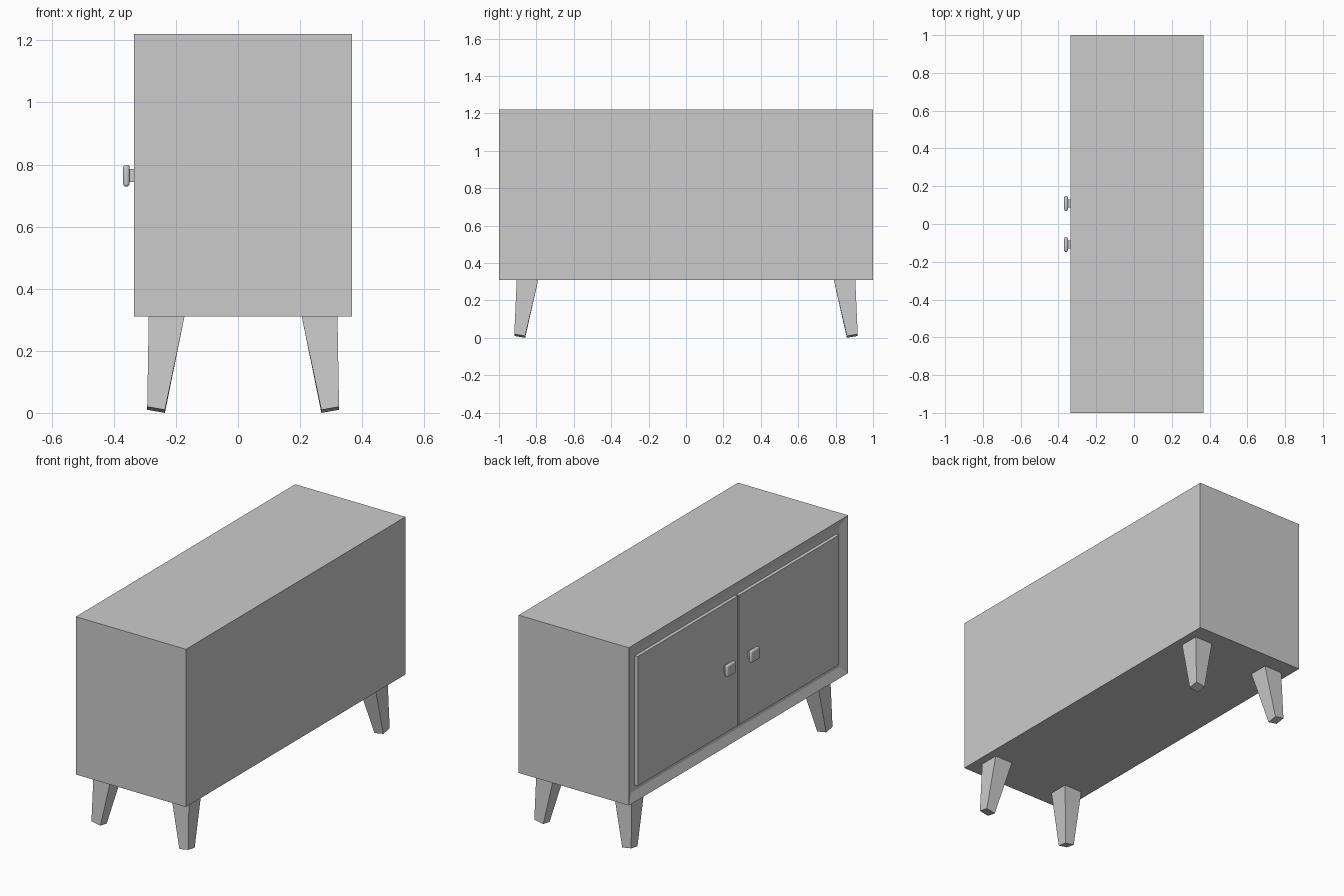
import bpy, bmesh

if "Cube" in bpy.data.objects:
    bpy.data.objects.remove(bpy.data.objects["Cube"])

X0, X1, CX = -0.335, 0.368, 0.0165   # cabinet front, back and centre
Z0, Z1 = 0.31, 1.22


def finish(bm, name):
    bmesh.ops.recalc_face_normals(bm, faces=bm.faces)
    me = bpy.data.meshes.new(name)
    bm.to_mesh(me)
    bm.free()
    ob = bpy.data.objects.new(name, me)
    bpy.context.collection.objects.link(ob)
    return ob


def box_mesh(lo, hi):
    bm = bmesh.new()
    bmesh.ops.create_cube(bm, size=1)
    for v in bm.verts:
        v.co = [(a + b) / 2 + c * (b - a) for a, b, c in zip(lo, hi, v.co)]
    return bm


def box(name, lo, hi):
    return finish(box_mesh(lo, hi), name)


# cabinet body with a shallow door recess in its -x face
bm = box_mesh((X0, -1, Z0), (X1, 1, Z1))
front = min(bm.faces, key=lambda f: f.calc_center_median().x)
bmesh.ops.inset_individual(bm, faces=[front], thickness=0.07)
bmesh.ops.translate(bm, verts=front.verts, vec=(0.02, 0, 0))
finish(bm, "cabinet_body")

for side, s in (("left", 1), ("right", -1)):
    # door, leaving a thin gap to the frame and to the other door
    ya, yb = sorted((s * 0.006, s * 0.918))
    box(side + "_door", (X0, ya, Z0 + 0.082), (X0 + 0.02, yb, Z1 - 0.082))

    # knob: square stem and rounded square cap
    y, z = s * 0.109, 0.764
    box(side + "_knob_stem", (-0.352, y - 0.021, z - 0.021), (X0, y + 0.021, z + 0.021))
    cap = box(side + "_knob_cap", (-0.37, y - 0.039, z - 0.035), (-0.349, y + 0.039, z + 0.035))
    bev = cap.modifiers.new("round", 'BEVEL')
    bev.width = 0.009
    bev.segments = 3
    bpy.context.view_layer.objects.active = cap
    cap.select_set(True)
    bpy.ops.object.shade_smooth_by_angle()
    cap.select_set(False)

    # splayed, tapered legs with tilted feet
    for end, t in (("front", -1), ("back", 1)):
        bm = box_mesh((0, 0, 0), (1, 1, 1))
        for v in bm.verts:
            ox, oy, top = (c > 0.5 for c in v.co)   # outer in x, outer in y
            if top:
                dx, dy, z = (0.304, 0.189)[not ox], (0.905, 0.79)[not oy], Z0
            else:
                dx, dy, z = (0.309, 0.252)[not ox], (0.918, 0.86)[not oy], 0.01 * (ox + oy)
            v.co = (CX + t * dx, s * dy, z)
        finish(bm, f"{end}_{side}_leg")
